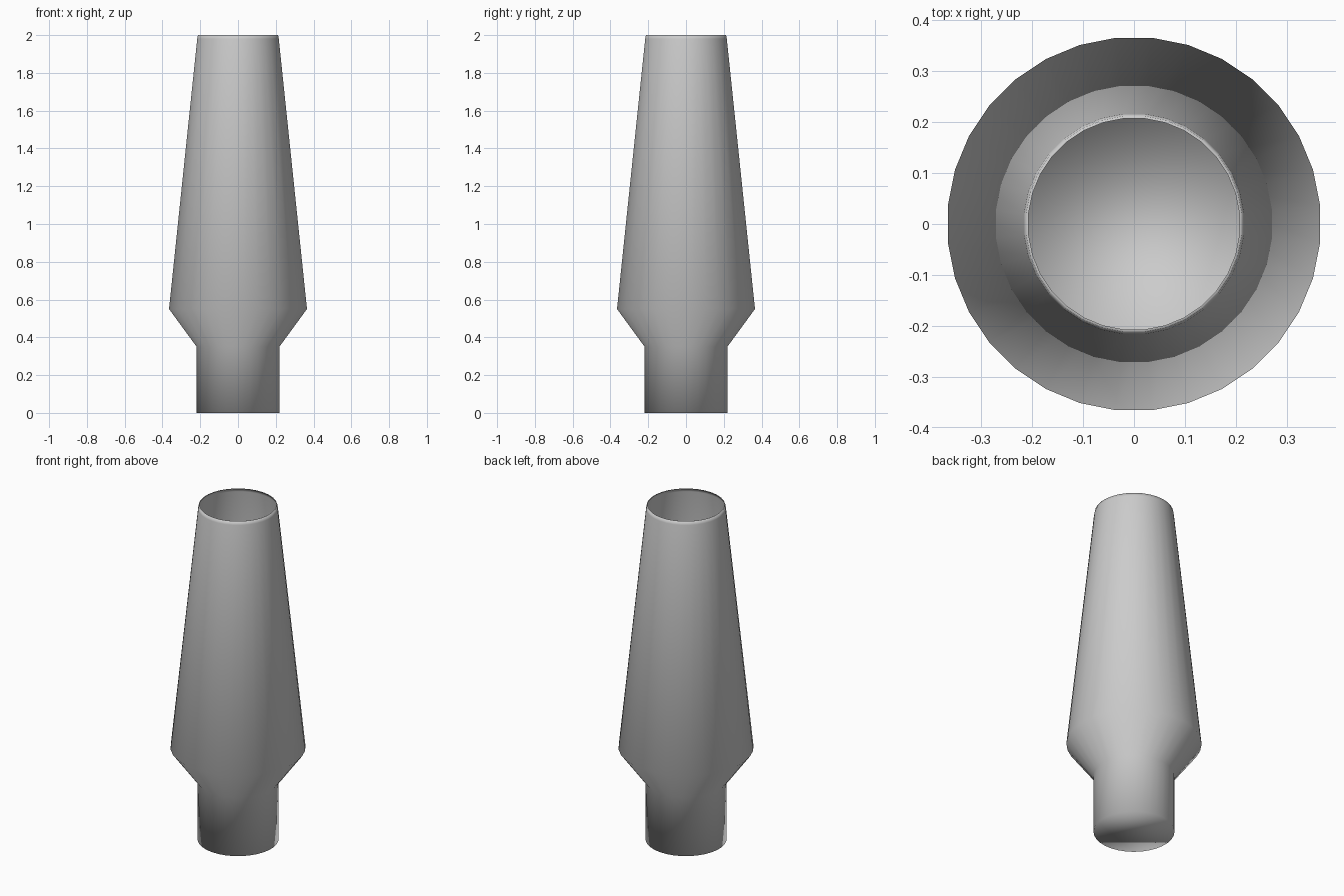
import bpy, bmesh
from math import cos, sin, pi

if "Cube" in bpy.data.objects:
    bpy.data.objects.remove(bpy.data.objects["Cube"])

SIDES = 32
# Wall profile (radius, height), from the foot up to the open lip
PROFILE = [(0.22, 0.0), (0.22, 0.35), (0.367, 0.55), (0.217, 1.98), (0.213, 2.0), (0.208, 2.0)]


def ring(bm, radius, z):
    angles = [2 * pi * (i + 0.5) / SIDES for i in range(SIDES)]
    return [bm.verts.new((radius * cos(a), radius * sin(a), z)) for a in angles]


# Turned hollow body
bm = bmesh.new()
rings = [ring(bm, r, z) for r, z in PROFILE]
for low, high in zip(rings, rings[1:]):
    for i in range(SIDES):
        j = (i + 1) % SIDES
        bm.faces.new((low[i], low[j], high[j], high[i]))

# Closed base, top left open
bm.faces.new(list(reversed(rings[0])))

for face in bm.faces:
    face.smooth = True
mesh = bpy.data.meshes.new("vase_body")
bm.to_mesh(mesh)
bm.free()
body = bpy.data.objects.new("vase_body", mesh)
bpy.context.collection.objects.link(body)
